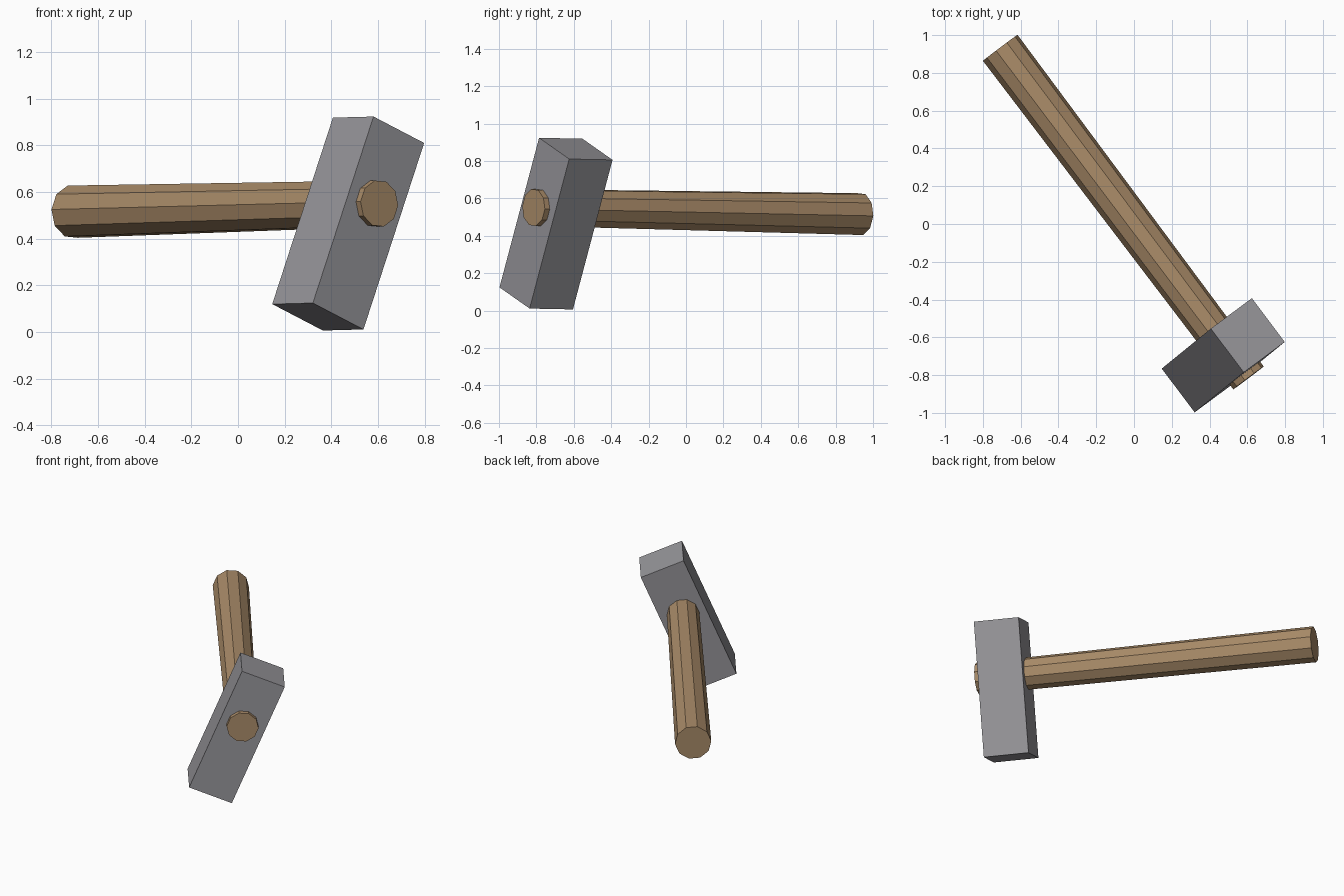
import bpy, bmesh, math
from mathutils import Vector, Matrix

if "Cube" in bpy.data.objects:
    bpy.data.objects.remove(bpy.data.objects["Cube"])

# Shared tilted frame: local x = head width, y = along handle to its butt, z = head length
back = Vector((-0.601, 0.799, -0.016)).normalized()
up = Vector((0.302, 0.242, 0.923))
up = (up - back * up.dot(back)).normalized()
side = back.cross(up)
frame = Matrix((side, back, up)).transposed().to_4x4()
frame.translation = (0.4725, -0.695, 0.465)


def material(name, rgb):
    m = bpy.data.materials.new(name)
    m.diffuse_color = (*rgb, 1)
    m.use_nodes = True
    m.node_tree.nodes["Principled BSDF"].inputs["Base Color"].default_value = m.diffuse_color
    return m


def loft(name, rings, mat):
    """Join equal-sized rings of points with flat sides and capped ends."""
    bm = bmesh.new()
    loops = [[bm.verts.new(p) for p in ring] for ring in rings]
    n = len(loops[0])
    for a, b in zip(loops, loops[1:]):
        for i in range(n):
            j = (i + 1) % n
            bm.faces.new((a[i], a[j], b[j], b[i]))
    bm.faces.new(loops[0])
    bm.faces.new(loops[-1])
    bmesh.ops.recalc_face_normals(bm, faces=bm.faces)
    me = bpy.data.meshes.new(name)
    bm.to_mesh(me)
    bm.free()
    me.materials.append(mat)
    ob = bpy.data.objects.new(name, me)
    ob.matrix_world = frame
    bpy.context.collection.objects.link(ob)
    return ob


def decagon(y, r, z):
    return [(r * math.sin(math.tau * i / 10), y, z + r * math.cos(math.tau * i / 10))
            for i in range(10)]


def rectangle(y, w, h):
    return [(sx * w / 2, y, sz * h / 2)
            for sx, sz in ((-1, -1), (1, -1), (1, 1), (-1, 1))]


wood = material("brown wood", (0.40, 0.26, 0.14))
steel = material("grey steel", (0.31, 0.305, 0.325))

# Block head
loft("hammer_head", [rectangle(-0.145, 0.293, 0.867), rectangle(0.145, 0.293, 0.867)], steel)
# Tapered ten-sided handle passing through the head
loft("handle", [decagon(-0.1775, 0.101, 0.09), decagon(2.0095, 0.115, 0.09)], wood)
